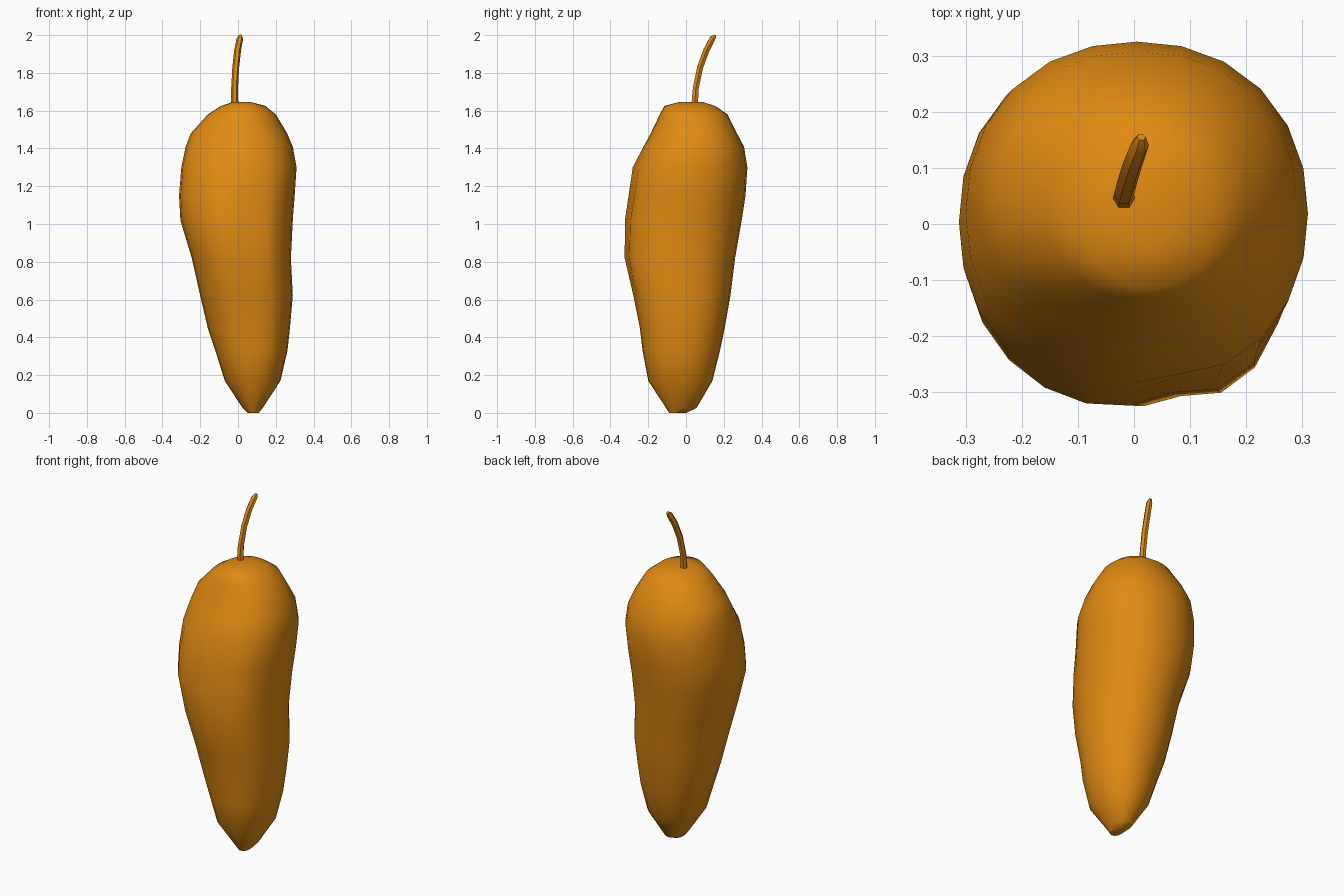
import bpy, bmesh, math
from mathutils import Vector

if "Cube" in bpy.data.objects:
    bpy.data.objects.remove(bpy.data.objects["Cube"])

mat = bpy.data.materials.new("pepper_orange")
mat.diffuse_color = (0.75, 0.255, 0.006, 1)
mat.use_nodes = True
mat.node_tree.nodes["Principled BSDF"].inputs["Base Color"].default_value = mat.diffuse_color


def loft(name, rings, angle):
    """Skin a list of closed rings and cap both ends."""
    bm = bmesh.new()
    loops = [[bm.verts.new(p) for p in ring] for ring in rings]
    n = len(loops[0])
    for a, b in zip(loops, loops[1:]):
        for i in range(n):
            j = (i + 1) % n
            bm.faces.new((a[i], a[j], b[j], b[i]))
    bm.faces.new(loops[0][::-1])
    bm.faces.new(loops[-1])
    bmesh.ops.recalc_face_normals(bm, faces=bm.faces[:])
    me = bpy.data.meshes.new(name)
    bm.to_mesh(me)
    bm.free()
    ob = bpy.data.objects.new(name, me)
    bpy.context.collection.objects.link(ob)
    me.materials.append(mat)
    bpy.ops.object.select_all(action='DESELECT')
    ob.select_set(True)
    bpy.context.view_layer.objects.active = ob
    bpy.ops.object.shade_smooth_by_angle(angle=math.radians(angle))
    return ob


# Body: z, x min, x max, y min, y max
profile = [
    (0.00, 0.05, 0.11, -0.09, 0.00),
    (0.025, 0.025, 0.13, -0.105, 0.055),
    (0.17, -0.07, 0.225, -0.20, 0.14),
    (0.33, -0.12, 0.262, -0.23, 0.18),
    (0.45, -0.16, 0.275, -0.245, 0.205),
    (0.62, -0.20, 0.29, -0.28, 0.235),
    (0.82, -0.245, 0.28, -0.328, 0.26),
    (1.02, -0.305, 0.29, -0.328, 0.295),
    (1.15, -0.312, 0.30, -0.308, 0.315),
    (1.30, -0.30, 0.31, -0.287, 0.325),
    (1.41, -0.277, 0.29, -0.23, 0.307),
    (1.48, -0.25, 0.26, -0.19, 0.27),
    (1.58, -0.16, 0.20, -0.14, 0.22),
    (1.625, -0.09, 0.145, -0.115, 0.155),
    (1.645, -0.03, 0.07, -0.04, 0.09),
]


def bump(v, centre, width):
    return math.exp(-((v - centre) / width) ** 2)


SIDES = 24
rings = []
for z, x0, x1, y0, y1 in profile:
    cx, cy = (x0 + x1) / 2, (y0 + y1) / 2
    ring = []
    for i in range(SIDES):
        deg = -180 + 360 * i / SIDES
        c, s = math.cos(math.radians(deg)), math.sin(math.radians(deg))
        r = (abs(c) ** 2.15 + abs(s) ** 2.15) ** (-1 / 2.15)
        # long front groove, front right lobe, hollow shoulder
        r -= 0.07 * bump(deg, -75, 12) * bump(z, 1.0, 0.4)
        r += 0.05 * bump(deg, -52, 18) * bump(z, 0.75, 0.4)
        r -= 0.09 * bump(deg, -120, 22) * bump(z, 1.42, 0.15)
        ring.append((cx + c * r * (x1 - x0) / 2, cy + s * r * (y1 - y0) / 2, z))
    rings.append(ring)
loft("pepper_body", rings, 50)

# Stem: bent, six sided, slightly tapered
path = [(-0.018, 0.045, 1.62, 0.02), (-0.018, 0.052, 1.72, 0.018),
        (-0.012, 0.075, 1.83, 0.018), (-0.002, 0.108, 1.92, 0.018),
        (0.010, 0.140, 1.982, 0.017), (0.013, 0.155, 1.998, 0.008)]
pts = [Vector(p[:3]) for p in path]
rings = []
for k, p in enumerate(pts):
    t = (pts[min(k + 1, 5)] - pts[max(k - 1, 0)]).normalized()
    u = Vector((0, 1, 0)).cross(t).normalized()
    v = t.cross(u)
    rings.append([p + path[k][3] * (u * math.cos(a) + v * math.sin(a))
                  for a in (i * math.pi / 3 for i in range(6))])
loft("pepper_stem", rings, 40)
